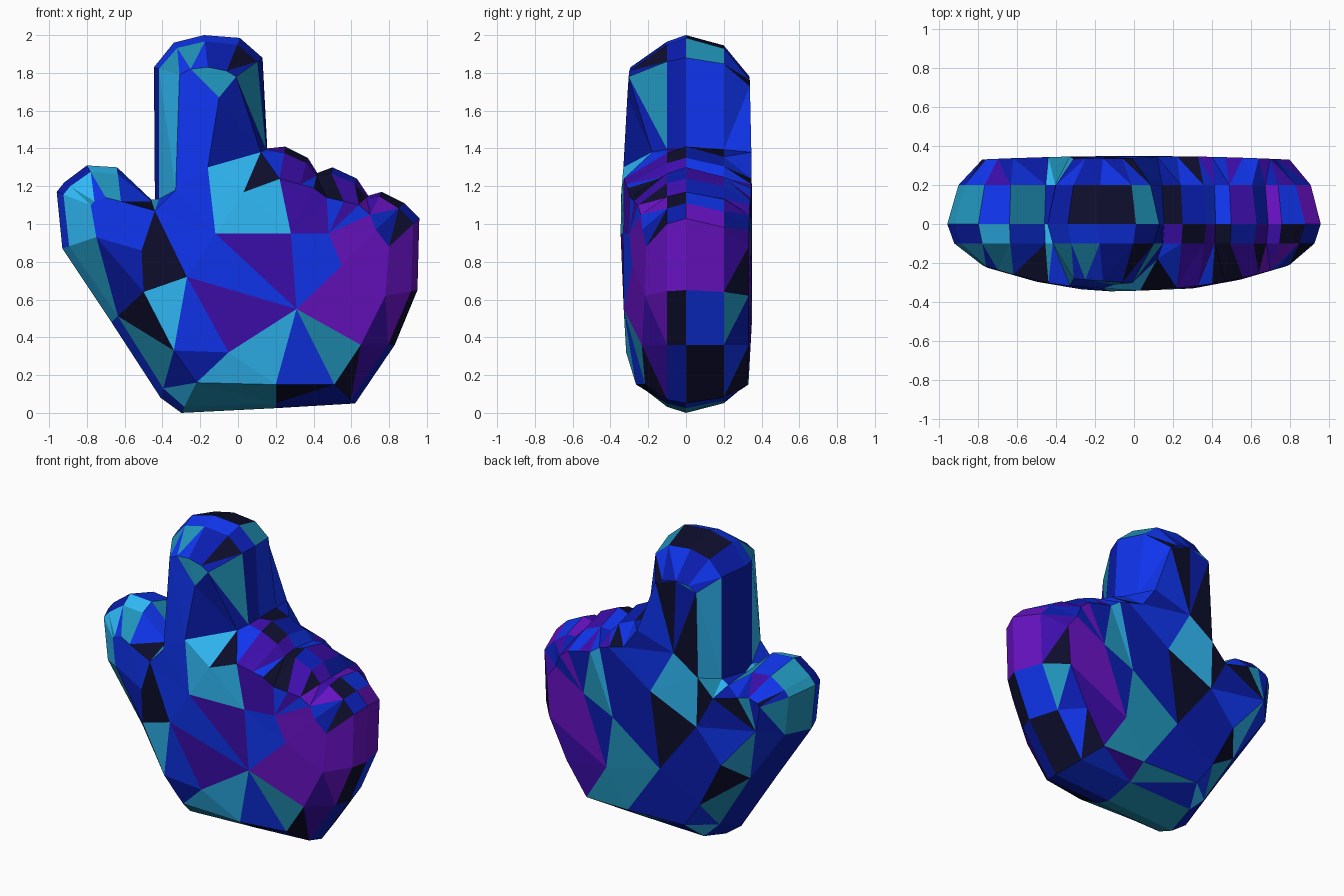
import bpy, bmesh, random
from mathutils import Vector
from mathutils.geometry import delaunay_2d_cdt

if "Cube" in bpy.data.objects:
    bpy.data.objects.remove(bpy.data.objects["Cube"])

random.seed(5)

# Silhouette at y = 0 (x, z), counter-clockwise from the thumb
OUTER = [(-.96, 1.17), (-.93, .87), (-.67, .48), (-.41, .08), (-.30, 0), (.20, .025),
         (.62, .05), (.83, .36), (.95, .65), (.96, 1.03), (.88, 1.11), (.76, 1.17),
         (.69, 1.15), (.63, 1.24), (.50, 1.30), (.42, 1.27), (.37, 1.35), (.25, 1.41),
         (.155, 1.40), (.13, 1.88), (.01, 1.985), (-.18, 2), (-.34, 1.96), (-.445, 1.83),
         (-.44, 1.12), (-.46, 1.13), (-.64, 1.30), (-.80, 1.31), (-.92, 1.22)]

# Matching rim of the front and back faces
INNER = [(-.78, 1.10), (-.75, .93), (-.50, .64), (-.34, .33), (-.22, .16), (.20, .15),
         (.51, .15), (.65, .36), (.78, .62), (.80, .88), (.73, .97), (.70, 1.05),
         (.64, 1.10), (.56, 1.12), (.47, 1.14), (.40, 1.19), (.33, 1.21), (.22, 1.24),
         (.12, 1.38), (-.01, 1.78), (-.06, 1.81), (-.16, 1.83), (-.25, 1.82), (-.31, 1.79),
         (-.33, 1.18), (-.44, 1.07), (-.62, 1.12), (-.70, 1.14), (-.76, 1.12)]

# Facet corners inside the faces
FRONT = [(-.10, 1.67), (-.16, 1.30), (.03, 1.17), (-.12, .95), (.28, .95), (-.27, .72),
         (.31, .55), (-.05, .32), (-.51, .86), (.55, .78), (.48, .95)]
BACK = [(-.15, 1.30), (.02, 1.0), (-.32, .85), (.30, .75), (-.05, .50), (.52, .85), (.35, .40)]


def front_y(x, z):
    # Gentle bulge, dipping at the corner between finger and knuckles
    notch = max(0, 1 - (Vector((x, z)) - Vector((.12, 1.38))).length / .15)
    return (-.352 + .22 * x * x + .05 * ((z - .7) / 1.1) ** 2
            + .22 * max(0, .45 - z) + .15 * notch)


def back_y(x, z):
    return .35 - .03 * x * x - .06 * max(0, .45 - z) - .02 * max(0, z - 1.2)


def ring(bm, t, depth):
    pts = [Vector(a).lerp(Vector(b), t) for a, b in zip(OUTER, INNER)]
    return [bm.verts.new((p.x, depth(p.x, p.y), p.y)) for p in pts]


def cap(bm, inside, depth):
    pts = [Vector(p) for p in INNER + inside]
    out = delaunay_2d_cdt(pts, [], [list(range(len(INNER)))], 1, 1e-5)
    vs = [bm.verts.new((p.x, depth(p.x, p.y), p.y)) for p in out[0]]
    for f in out[2]:
        bm.faces.new([vs[i] for i in f])


# Rounded rim rings and faceted faces
bm = bmesh.new()
rings = [ring(bm, 1, front_y), ring(bm, .2, lambda x, z: -.1), ring(bm, 0, lambda x, z: 0),
         ring(bm, .32, lambda x, z: .2), ring(bm, 1, back_y)]
n = len(OUTER)
for a, b in zip(rings, rings[1:]):
    for i in range(n):
        j = (i + 1) % n
        bm.faces.new((a[i], a[j], b[j], b[i]))
cap(bm, FRONT, front_y)
cap(bm, BACK, back_y)
bmesh.ops.remove_doubles(bm, verts=bm.verts, dist=1e-4)
# Lower, rounder fingertip at the back
for v in bm.verts:
    if v.co.y > .25 and v.co.z > 1.7:
        v.co.z -= .05
bmesh.ops.triangulate(bm, faces=[f for f in bm.faces if len(f.verts) > 3
                                 and not -.1 < f.calc_center_median().y < .2])
bmesh.ops.recalc_face_normals(bm, faces=bm.faces)

# Facet colours
PALETTE = {"blue": (.005, .035, .85), "navy": (.003, .012, .42), "cyan": (.03, .5, .95),
           "teal": (.015, .3, .5), "purple": (.045, .004, .4), "violet": (.14, .006, .55),
           "ink": (.004, .004, .025)}
names = list(PALETTE)
# Main patches of colour on the front (x, z)
PATCHES = {"blue": [(-.2, 1.5), (-.3, .5), (-.65, 1.0), (-.3, .95), (-.25, 1.2), (.37, .87), (.35, .3),
                    (-.15, .75)],
           "navy": [(.04, 1.5), (-.25, .3)],
           "cyan": [(.15, 1.05), (-.43, .6), (-.04, 1.26), (-.38, 1.5), (.08, .25)],
           "purple": [(.12, .75), (.37, 1.05), (.05, .5), (.75, .45)],
           "violet": [(.6, .65), (.67, .85)],
           "ink": [(-.4, .8), (-.55, .45), (.6, .2)]}
seeds = [(Vector(p), names.index(k)) for k, ps in PATCHES.items() for p in ps]

mesh = bpy.data.meshes.new("pointing_hand")
for name, c in PALETTE.items():
    m = bpy.data.materials.new("facet_" + name)
    m.diffuse_color = (*c, 1)
    m.use_nodes = True
    m.node_tree.nodes["Principled BSDF"].inputs["Base Color"].default_value = m.diffuse_color
    mesh.materials.append(m)
for f in bm.faces:
    c = f.calc_center_median()
    near = min(((s - Vector((c.x, c.z))).length, k) for s, k in seeds)
    if c.y < -.15 and near[0] < .13:
        f.material_index = near[1]
        continue
    # Teal towards the thumb, purple towards the knuckles
    if c.x > (.5 if c.y > .3 else .2):
        w = (2.5, 3, .6, .6, 4, 2.5, 1.5)
    else:
        w = (5, 5, 2, 3.5, .3, .1, 1.5)
    f.material_index = random.choices(range(7), w)[0]
bm.to_mesh(mesh)
bm.free()
hand = bpy.data.objects.new("pointing_hand", mesh)
bpy.context.collection.objects.link(hand)
